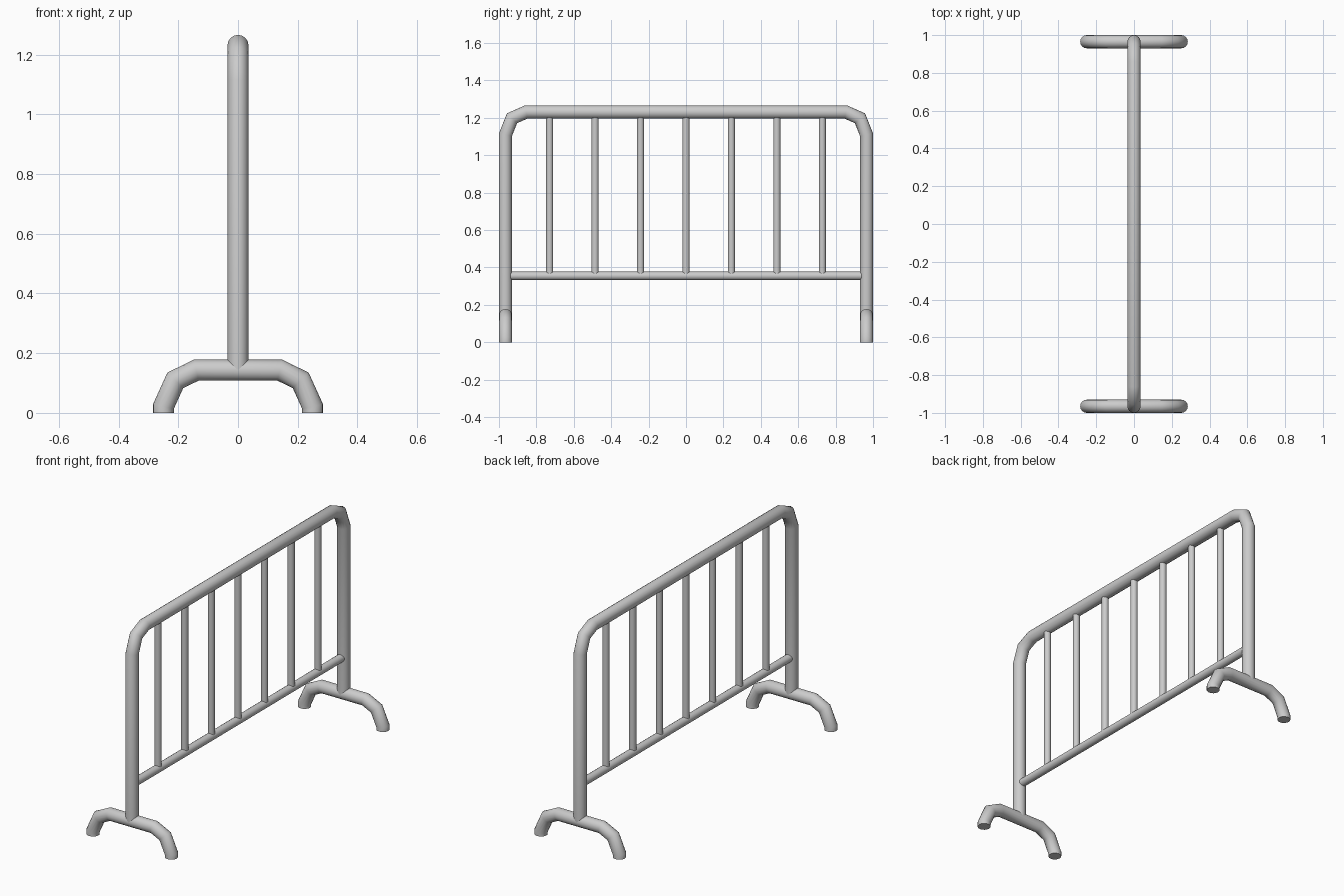
import bpy, bmesh
from math import cos, sin, pi
from mathutils import Vector

if "Cube" in bpy.data.objects:
    bpy.data.objects.remove(bpy.data.objects["Cube"])


def tube(name, path, radius, side, segs=16):
    """Capped tube along a planar path with mitred bends; side = plane normal."""
    pts = [Vector(p) for p in path]
    side = Vector(side)
    bm = bmesh.new()
    rings = []
    for i, p in enumerate(pts):
        d1 = (p - pts[i - 1]).normalized() if i else (pts[1] - p).normalized()
        d2 = (pts[i + 1] - p).normalized() if i < len(pts) - 1 else d1
        miter = (d1 + d2).normalized().cross(side)
        miter /= miter.dot(d1.cross(side))
        rings.append([bm.verts.new(p + radius * (side * cos(a) + miter * sin(a)))
                      for a in (2 * pi * k / segs for k in range(segs))])
    for r, s in zip(rings, rings[1:]):
        for k in range(segs):
            n = (k + 1) % segs
            bm.faces.new((r[k], r[n], s[n], s[k]))
    bm.faces.new(rings[0])
    bm.faces.new(rings[-1])
    bmesh.ops.recalc_face_normals(bm, faces=bm.faces)
    mesh = bpy.data.meshes.new(name)
    bm.to_mesh(mesh)
    bm.free()
    ob = bpy.data.objects.new(name, mesh)
    bpy.context.collection.objects.link(ob)
    bpy.ops.object.select_all(action='DESELECT')
    ob.select_set(True)
    bpy.context.view_layer.objects.active = ob
    bpy.ops.object.shade_smooth_by_angle(angle=0.8)
    return ob


def mirrored(half):
    """Continue a half path (u, z) with its reflection."""
    return half + [(-u, z) for u, z in reversed(half)]


# Outer frame: two posts and the top rail in one bent tube
frame = mirrored([(-0.965, 0.145), (-0.965, 1.11), (-0.93, 1.198), (-0.855, 1.231)])
tube("outer_frame", [(0, y, z) for y, z in frame], 0.035, (1, 0, 0))

# Arched feet under each post
foot = mirrored([(-0.25, 0), (-0.25, 0.021), (-0.21, 0.109), (-0.14, 0.143)])
for label, y in (("front", -0.965), ("back", 0.965)):
    tube(label + "_foot", [(x, y, z) for x, z in foot], 0.035, (0, 1, 0))

# Lower rail
tube("lower_rail", [(0, -0.945, 0.355), (0, 0.945, 0.355)], 0.023, (1, 0, 0))

# Vertical bars
for i in range(7):
    y = (i - 3) * 0.243
    tube(f"bar_{i + 1}", [(0, y, 0.36), (0, y, 1.215)], 0.019, (1, 0, 0))
